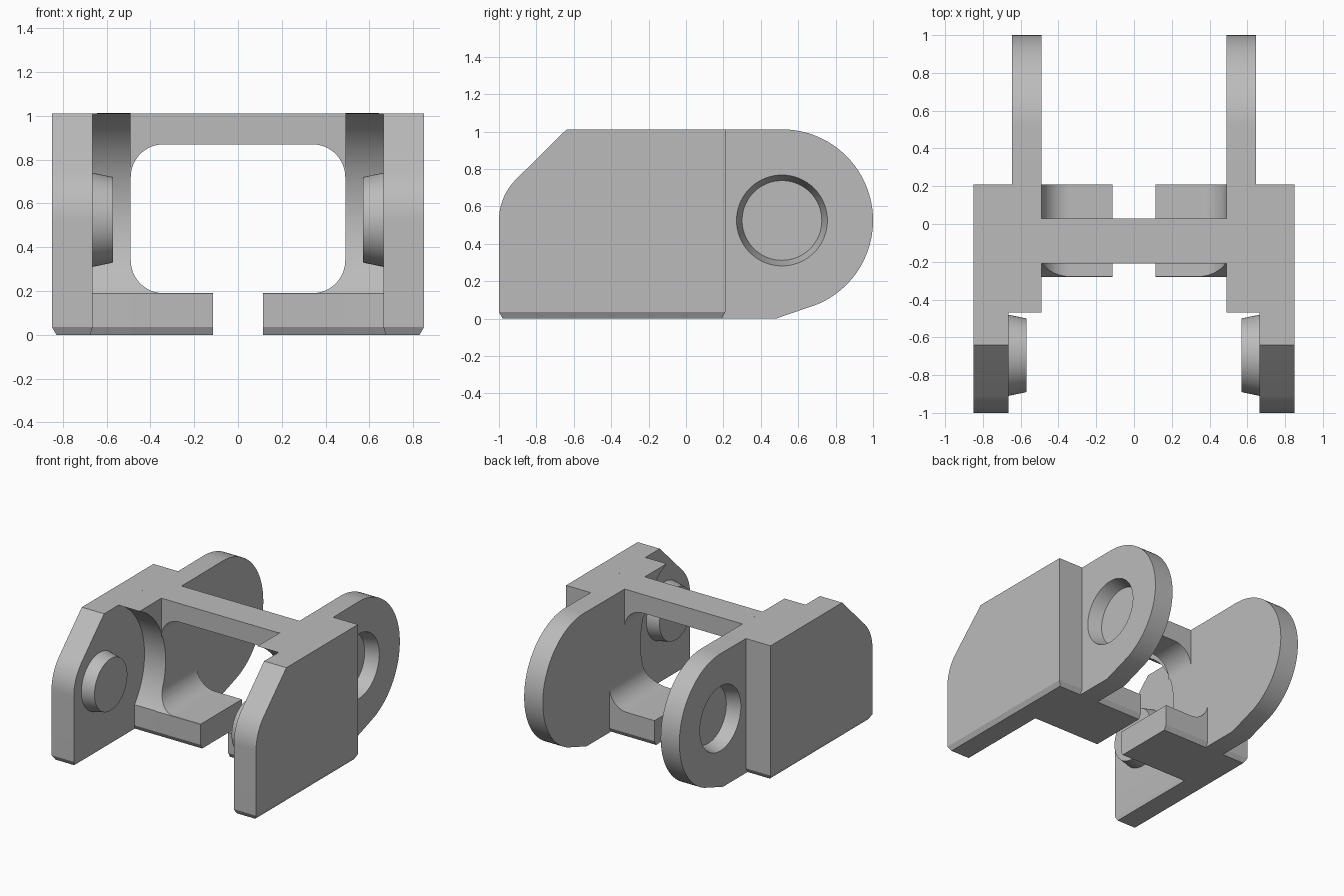
import bpy, bmesh
from math import sin, cos, radians, pi
from mathutils import Matrix

if "Cube" in bpy.data.objects:
    bpy.data.objects.remove(bpy.data.objects["Cube"])

grey = bpy.data.materials.new("light grey")
grey.use_nodes = True
COLOUR = (0.5, 0.5, 0.5, 1)
grey.diffuse_color = COLOUR
grey.node_tree.nodes["Principled BSDF"].inputs["Base Color"].default_value = COLOUR

TOP, MID = 1.01, 0.525          # overall height, pivot height
PIN_Y, EAR_Y = -0.695, 0.513    # pivot positions
CLEAR = 0.535                   # radius of the hollow that clears the next ear
IN, WALL, OUT = 0.49, 0.665, 0.85
FRONT, BACK = -0.28, 0.21


def arc(cx, cy, r, a, b, n=16):
    """Points on an arc from angle a to b in degrees."""
    angles = [radians(a + (b - a) * i / n) for i in range(n + 1)]
    return [(cx + r * cos(t), cy + r * sin(t)) for t in angles]


def prism(profile, lo, hi, axis):
    """Extrude a profile along x (profile is y,z) or along y (profile is x,z)."""
    bm = bmesh.new()
    place = (lambda p, d: (d, *p)) if axis == "x" else (lambda p, d: (p[0], d, p[1]))
    a, b = ([bm.verts.new(place(p, d)) for p in profile] for d in (lo, hi))
    bm.faces.new(a)
    bm.faces.new(b[::-1])
    for i in range(len(a)):
        j = (i + 1) % len(a)
        bm.faces.new((a[j], a[i], b[i], b[j]))
    bmesh.ops.recalc_face_normals(bm, faces=bm.faces)
    return bm


def drum(r_lo, r_hi, lo, hi, y):
    """Round or tapered plug along x at pivot height."""
    bm = bmesh.new()
    spin = Matrix.Translation(((lo + hi) / 2, y, MID)) @ Matrix.Rotation(pi / 2, 4, "Y")
    bmesh.ops.create_cone(bm, cap_ends=True, segments=96, radius1=r_lo,
                          radius2=r_hi, depth=hi - lo, matrix=spin)
    return bm


def chamfer_foot(bm, x_mid=None, x_in=0.0, x_out=0.0):
    """Draw the bottom edge inward below a cut just above the ground."""
    bmesh.ops.bisect_plane(bm, geom=bm.verts[:] + bm.edges[:] + bm.faces[:],
                           plane_co=(0, 0, 0.035), plane_no=(0, 0, 1))
    mid_y = sum(v.co.y for v in bm.verts if v.co.z < 0.001) / \
        sum(1 for v in bm.verts if v.co.z < 0.001)
    for v in bm.verts:
        if v.co.z < 0.001:
            v.co.y += 0.02 if v.co.y < mid_y else -0.02
            if x_mid:
                v.co.x += x_in if v.co.x < x_mid else -x_out


def make(name, bm, cutter=None, mirror=True):
    """Finish a part: cut it, mirror it, shade it and colour it."""
    mesh = bpy.data.meshes.new(name)
    bm.to_mesh(mesh)
    bm.free()
    mesh.materials.append(grey)
    ob = bpy.data.objects.new(name, mesh)
    bpy.context.collection.objects.link(ob)
    bpy.ops.object.select_all(action="DESELECT")
    bpy.context.view_layer.objects.active = ob
    ob.select_set(True)
    if cutter:
        tool_mesh = bpy.data.meshes.new("cutter")
        cutter.to_mesh(tool_mesh)
        cutter.free()
        tool = bpy.data.objects.new("cutter", tool_mesh)
        tool.hide_render = True
        bpy.context.collection.objects.link(tool)
        cut = ob.modifiers.new("cut", "BOOLEAN")
        cut.object, cut.operation, cut.solver = tool, "DIFFERENCE", "EXACT"
        bpy.ops.object.modifier_apply(modifier=cut.name)
        bpy.data.objects.remove(tool)
    if mirror:
        ob.modifiers.new("mirror", "MIRROR").use_mirror_merge = False
        bpy.ops.object.modifier_apply(modifier="mirror")
    bpy.ops.object.shade_smooth_by_angle(angle=radians(25))
    return ob


# Outer cheeks with a sloped, rounded front corner
cheek = prism([(-1, 0), (BACK, 0), (BACK, TOP), (-0.64, TOP)]
              + arc(-0.69, MID, 0.31, 135, 180, 12), WALL, OUT, "x")
chamfer_foot(cheek, x_mid=0.75, x_in=0.01, x_out=0.02)
make("cheeks", cheek)

# Inner blocks, hollowed at the front by a large arc
block = prism([(FRONT, 0), (BACK, 0), (BACK, TOP)]
              + arc(PIN_Y, MID, CLEAR, 65, -38.9, 40), IN, WALL + 0.01, "x")
chamfer_foot(block)
make("inner_blocks", block)

# Rear ears with a blind tapered socket on the outside
ear = prism([(0.19, 0), (0.48, 0)] + arc(EAR_Y, MID, 0.487, -67, 90, 56)
            + [(0.19, TOP)], IN, 0.645, "x")
make("rear_ears", ear, drum(0.213, 0.246, 0.545, 0.655, EAR_Y))

# Pins on the inside of the cheeks
make("pins", drum(0.195, 0.216, 0.57, 0.67, PIN_Y))

# Cross bar with rounded inner corners
bar = [(-IN, TOP), (IN, TOP)] + arc(0.34, 0.72, 0.15, 0, 90) \
    + arc(-0.34, 0.72, 0.15, 90, 180)
make("cross_bar", prism(bar, -0.21, 0.03, "y"), mirror=False)

# Bottom lips, split in the middle and following the front hollow
lip = prism([(0.115, 0), (IN, 0)] + arc(0.34, 0.34, 0.15, 0, -90)
            + [(0.115, 0.19)], FRONT, BACK, "y")
chamfer_foot(lip)
make("bottom_lips", lip, drum(CLEAR, CLEAR, 0, 0.6, PIN_Y))
